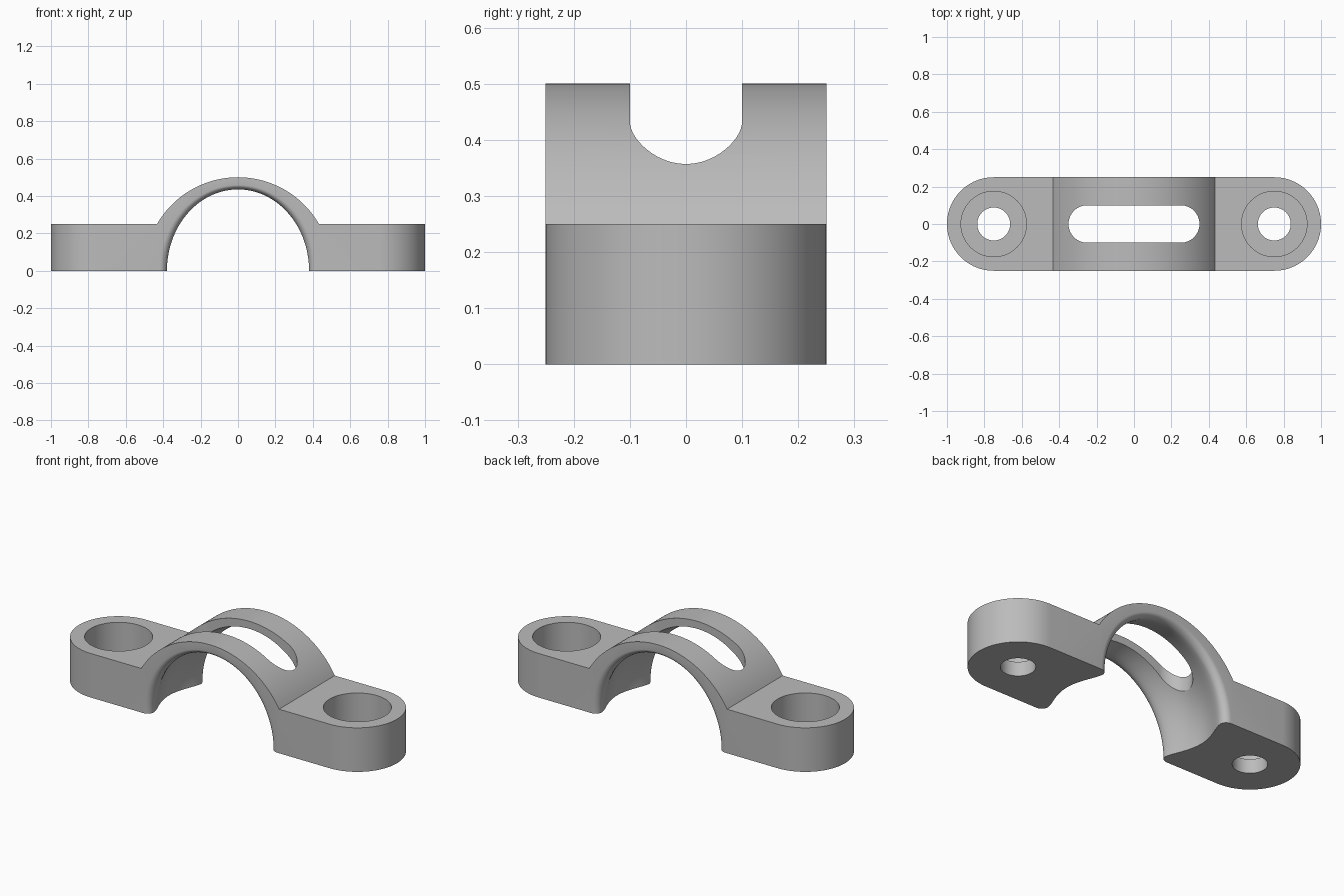
import bpy, bmesh
from math import sin, cos, pi, sqrt, asin

if "Cube" in bpy.data.objects:
    bpy.data.objects.remove(bpy.data.objects["Cube"])

HALF_WIDTH, FOOT_H, ARCH_R, BOLT_X = 0.25, 0.25, 0.5, 0.75

metal = bpy.data.materials.new("plain_grey")
metal.use_nodes = True
grey = (0.5, 0.5, 0.5, 1)
metal.diffuse_color = grey
metal.node_tree.nodes["Principled BSDF"].inputs["Base Color"].default_value = grey


def loft(name, rings):
    """Closed solid through a list of equally sized rings."""
    bm = bmesh.new()
    loops = [[bm.verts.new(p) for p in ring] for ring in rings]
    n = len(loops[0])
    for a, b in zip(loops, loops[1:]):
        for i in range(n):
            j = (i + 1) % n
            bm.faces.new((a[i], a[j], b[j], b[i]))
    bm.faces.new(loops[0])
    bm.faces.new(loops[-1])
    bmesh.ops.recalc_face_normals(bm, faces=bm.faces)
    mesh = bpy.data.meshes.new(name)
    bm.to_mesh(mesh)
    bm.free()
    mesh.materials.append(metal)
    obj = bpy.data.objects.new(name, mesh)
    bpy.context.collection.objects.link(obj)
    return obj


def stadium(name, cx, r, z0, z1, centre=0, n=48):
    """Upright prism with round ends; cx = 0 gives a cylinder."""
    pts = []
    for side in (1, -1):
        for i in range(n + (1 if cx else 0)):
            a = -pi / 2 + pi * i / n
            pts.append((centre + side * (cx + r * cos(a)), side * r * sin(a)))
    return loft(name, [[(x, y, z) for x, y in pts] for z in (z0, z1)])


def combine(target, cutter, operation="DIFFERENCE"):
    cutter.hide_render = True
    mod = target.modifiers.new("cut", "BOOLEAN")
    mod.operation, mod.solver, mod.object = operation, "EXACT", cutter
    bpy.context.view_layer.objects.active = target
    bpy.ops.object.modifier_apply(modifier=mod.name)
    bpy.data.objects.remove(cutter)


# Clamp body: feet and arch silhouette, trimmed to a round-ended plan
start = asin(FOOT_H / ARCH_R)
arc = [start + (pi - 2 * start) * i / 64 for i in range(65)]
outline = [(-1.1, 0), (1.1, 0), (1.1, FOOT_H)]
outline += [(ARCH_R * cos(a), ARCH_R * sin(a)) for a in arc]
outline += [(-1.1, FOOT_H)]
body = loft("clamp_body", [[(x, y, z) for x, z in outline] for y in (-0.3, 0.3)])
combine(body, stadium("plan", BOLT_X, HALF_WIDTH, -0.1, 0.6), "INTERSECT")

# Bore: hollowed in the middle, with rounded lips at both mouths
LIP_Y, LIP_R = 0.21, 0.04


def bore_depth(y):
    y = abs(y)
    if y < LIP_Y:
        return 0.055 * (1 - (y / LIP_Y) ** 2) ** 1.5
    t = min((y - LIP_Y) / LIP_R, 1)
    return LIP_R * (1 - sqrt(1 - t * t))


inner = [-LIP_Y + 2 * LIP_Y * i / 24 for i in range(25)]
lip = [LIP_Y + LIP_R * sin(pi / 2 * i / 8) for i in range(1, 9)] + [0.3]
rings = []
for y in [-v for v in reversed(lip)] + inner + lip:
    d = bore_depth(y)
    rings.append([((0.38 + d) * cos(2 * pi * (i + 0.5) / 128), y,
                   (0.435 + 0.6 * d) * sin(2 * pi * (i + 0.5) / 128))
                  for i in range(128)])
combine(body, loft("bore", rings))

# Slot through the top of the arch
combine(body, stadium("slot", 0.25, 0.1, 0.1, 0.7))

# Counterbored bolt holes
for side in (-1, 1):
    combine(body, stadium("counterbore", 0, 0.175, 0.08, 0.4, side * BOLT_X))
    combine(body, stadium("bolt_hole", 0, 0.088, -0.1, 0.2, side * BOLT_X))

bpy.ops.object.select_all(action="DESELECT")
body.select_set(True)
bpy.context.view_layer.objects.active = body
bpy.ops.object.shade_smooth_by_angle(angle=pi / 6)
